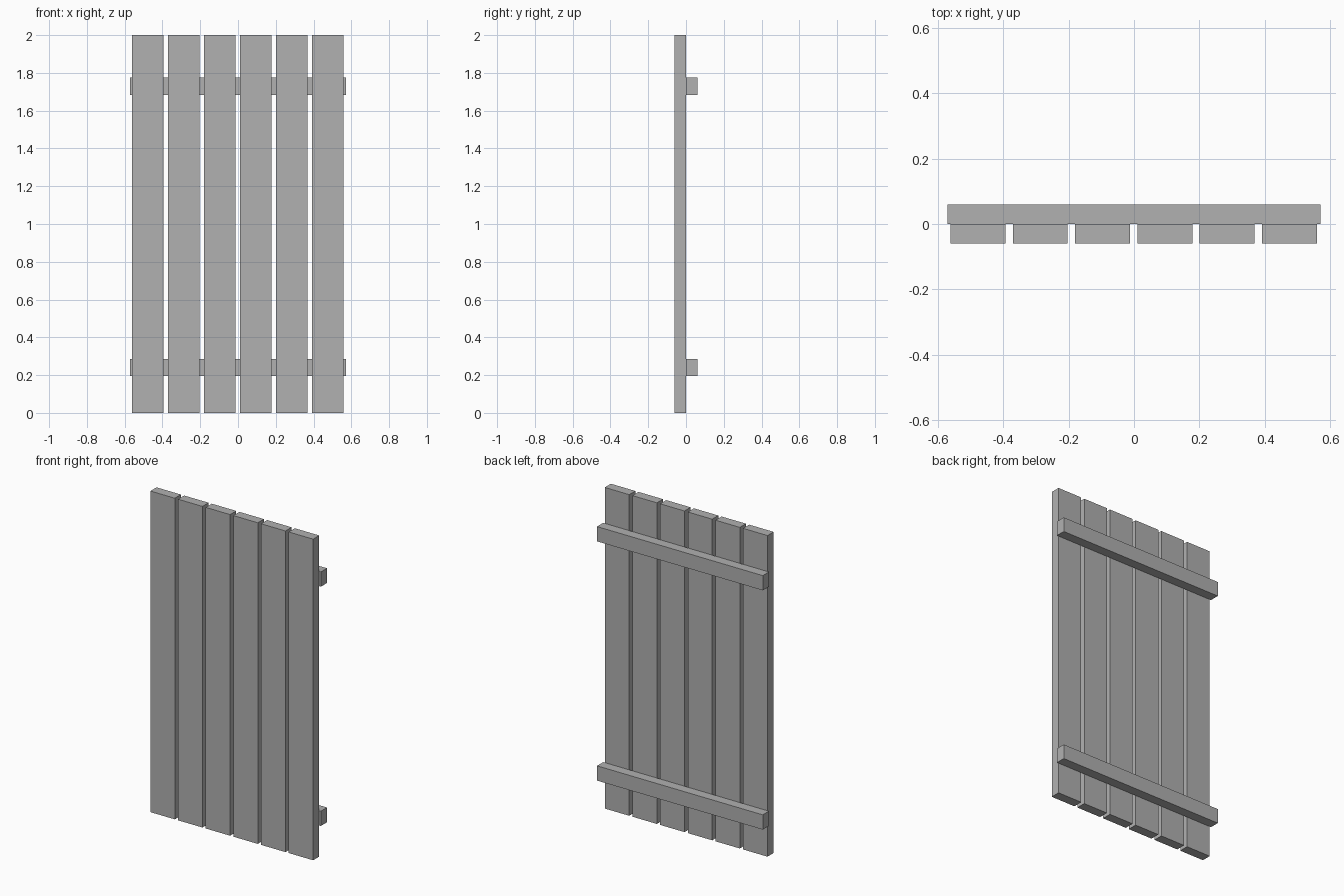
import bpy

cube = bpy.data.objects.get("Cube")
if cube:
    bpy.data.objects.remove(cube, do_unlink=True)

# Single plain grey
grey = bpy.data.materials.new("plain grey")
grey.use_nodes = True
colour = (0.44, 0.44, 0.44, 1)
grey.diffuse_color = colour
grey.node_tree.nodes["Principled BSDF"].inputs["Base Color"].default_value = colour


def board(name, centre, size):
    """Sharp-edged box with its scale applied."""
    bpy.ops.mesh.primitive_cube_add(size=1, location=centre)
    obj = bpy.context.object
    obj.name = name
    obj.scale = size
    bpy.ops.object.transform_apply(location=False, rotation=False, scale=True)
    obj.data.materials.append(grey)
    return obj


# Six upright planks with narrow gaps
PLANKS, PITCH, WIDTH, DEPTH = 6, 0.1906, 0.168, 0.06
for i in range(PLANKS):
    x = (i - (PLANKS - 1) / 2) * PITCH - 0.001
    board(f"plank_{i + 1}", (x, -DEPTH / 2, 1), (WIDTH, DEPTH, 2))

# Two cross rails on the back
for name, z in (("lower_rail", 0.24), ("upper_rail", 1.73)):
    board(name, (0, DEPTH / 2, z), (1.142, DEPTH, 0.092))
